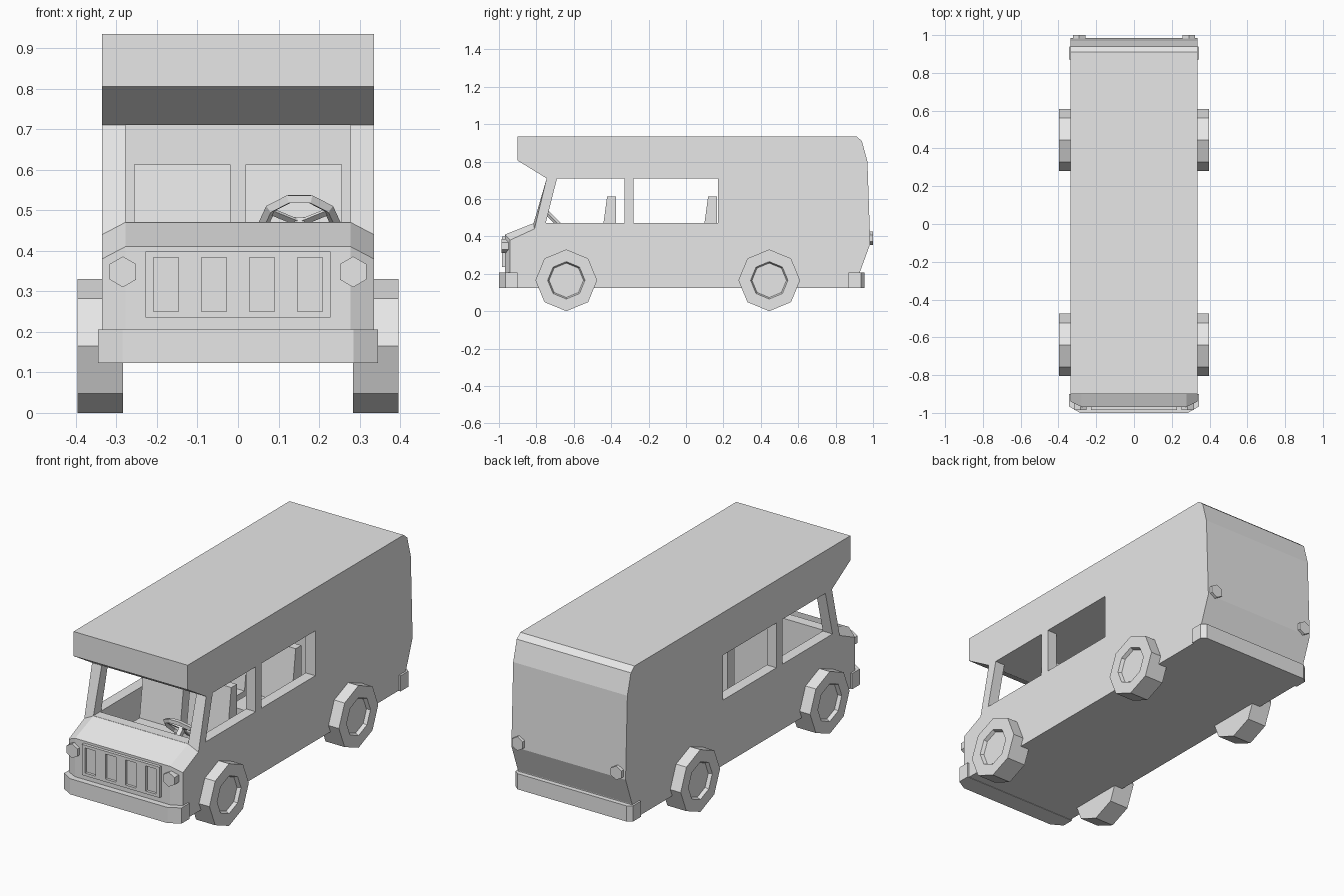
import bpy, bmesh
from math import sin, cos, pi
from mathutils import Matrix, Vector

cube = bpy.data.objects.get("Cube")
if cube:
    bpy.data.objects.remove(cube)

paint = bpy.data.materials.new("light_grey")
paint.use_nodes = True
paint.diffuse_color = (0.8, 0.8, 0.8, 1)
paint.node_tree.nodes["Principled BSDF"].inputs["Base Color"].default_value = (0.8, 0.8, 0.8, 1)


def loft(name, rings):
    """Closed solid through rings of points, capped at both ends."""
    bm = bmesh.new()
    loops = [[bm.verts.new(p) for p in ring] for ring in rings]
    n = len(loops[0])
    for a, b in zip(loops, loops[1:]):
        for i in range(n):
            j = (i + 1) % n
            bm.faces.new((a[i], a[j], b[j], b[i]))
    bm.faces.new(loops[0])
    bm.faces.new(loops[-1])
    bmesh.ops.recalc_face_normals(bm, faces=bm.faces)
    mesh = bpy.data.meshes.new(name)
    bm.to_mesh(mesh)
    bm.free()
    mesh.materials.append(paint)
    obj = bpy.data.objects.new(name, mesh)
    bpy.context.collection.objects.link(obj)
    return obj


def prism_x(name, profile, x0, x1):
    return loft(name, [[(x, y, z) for y, z in profile] for x in (x0, x1)])


def prism_z(name, plan, z0, z1):
    return loft(name, [[(x, y, z) for x, y in plan] for z in (z0, z1)])


def box(name, x0, x1, y0, y1, z0, z1):
    return prism_x(name, [(y0, z0), (y1, z0), (y1, z1), (y0, z1)], x0, x1)


def polygon(n, r, turn=0):
    return [(r * sin(turn + 2 * pi * i / n), r * cos(turn + 2 * pi * i / n)) for i in range(n)]


def cut(obj, cutter):
    cutter.hide_render = True
    mod = obj.modifiers.new("cut", "BOOLEAN")
    mod.operation = "DIFFERENCE"
    mod.solver = "EXACT"
    mod.object = cutter
    bpy.context.view_layer.objects.active = obj
    bpy.ops.object.modifier_apply(modifier=mod.name)
    bpy.data.objects.remove(cutter)


# Body shell: one side profile, with the nose pulled in at the outer columns
roof = [(-0.9, 0.935), (-0.9, 0.805), (-0.745, 0.71)]
tail = [(0.93, 0.125), (0.93, 0.21), (0.985, 0.36), (0.97, 0.8), (0.94, 0.91), (0.91, 0.935)]
edge = roof + [(-0.81, 0.44), (-0.94, 0.38), (-0.94, 0.125)] + tail
middle = roof + [(-0.815, 0.47), (-0.968, 0.41), (-0.968, 0.125)] + tail
body = loft("body", [[(x, y, z) for y, z in prof] for x, prof in
                     ((-0.335, edge), (-0.278, middle), (0.278, middle), (0.335, edge))])

# Cabin space with open windscreen, then the side windows
cut(body, prism_x("cabin_cutter", [(-0.9, 0.471), (-0.9, 0.71), (0.19, 0.71), (0.19, 0.2),
                                   (-0.76, 0.2), (-0.76, 0.471)], -0.278, 0.278))
cut(body, prism_x("front_window_cutter", [(-0.75, 0.471), (-0.69, 0.709), (-0.33, 0.709),
                                          (-0.33, 0.471)], -0.5, 0.5))
cut(body, box("rear_window_cutter", -0.5, 0.5, -0.28, 0.17, 0.471, 0.709))

# Bumpers with clipped corners
prism_z("front_bumper", [(-0.345, -0.9), (-0.345, -0.965), (-0.285, -1), (0.285, -1),
                         (0.345, -0.965), (0.345, -0.9)], 0.123, 0.206)
prism_z("rear_bumper", [(-0.345, 0.87), (-0.345, 0.935), (-0.32, 0.955), (0.32, 0.955),
                        (0.345, 0.935), (0.345, 0.87)], 0.123, 0.206)

# Grille panel with four slots
grille = box("grille", -0.228, 0.228, -0.984, -0.96, 0.235, 0.398)
for x in (-0.178, -0.059, 0.059, 0.178):
    cut(grille, box("slot_cutter", x - 0.031, x + 0.031, -1.1, -0.97, 0.25, 0.383))

for side, s in (("left", 1), ("right", -1)):
    # Hexagonal lamps
    for name, x, z, r, y0, y1 in (("headlight", 0.284, 0.348, 0.038, -0.93, -0.986),
                                  ("tail_light", 0.29, 0.39, 0.037, 0.96, 1.0)):
        loft(f"{side}_{name}", [[(s * x + u, y, z + v) for u, v in polygon(6, r)] for y in (y0, y1)])
    # Octagonal wheels with a recessed hub
    for name, y in (("front", -0.64), ("rear", 0.445)):
        loft(f"{side}_{name}_wheel",
             [[(s * x, y + u, 0.165 + v) for u, v in polygon(8, r)]
              for x, r in ((0.284, 0.165), (0.396, 0.165), (0.396, 0.1), (0.378, 0.092))])
    # Seats: reclined back and cushion in one profile
    for name, y in (("front", -0.44), ("rear", 0.1)):
        prism_x(f"{side}_{name}_seat",
                [(y - 0.2, 0.2), (y - 0.2, 0.33), (y - 0.02, 0.33), (y + 0.018, 0.613),
                 (y + 0.065, 0.613), (y + 0.065, 0.2)], s * 0.137 - 0.119, s * 0.137 + 0.119)

# Steering wheel: faceted rim, spokes and column, tilted to the driver
tilt = Matrix.Translation((0.152, -0.685, 0.468)) @ Matrix.Rotation(-pi / 4, 4, "X")
bpy.ops.mesh.primitive_torus_add(major_segments=10, minor_segments=4,
                                 major_radius=0.088, minor_radius=0.014)
rim = bpy.context.object
rim.name = "steering_wheel_rim"
rim.data.materials.append(paint)
rim.matrix_world = tilt
for i in range(3):
    spoke = box(f"steering_spoke_{i + 1}", 0, 0.085, -0.008, 0.008, -0.004, 0.004)
    spoke.matrix_world = tilt @ Matrix.Rotation(pi / 2 + i * 2 * pi / 3, 4, "Z")
column = box("steering_column", -0.012, 0.012, -0.012, 0.012, -0.13, 0.01)
column.matrix_world = tilt
